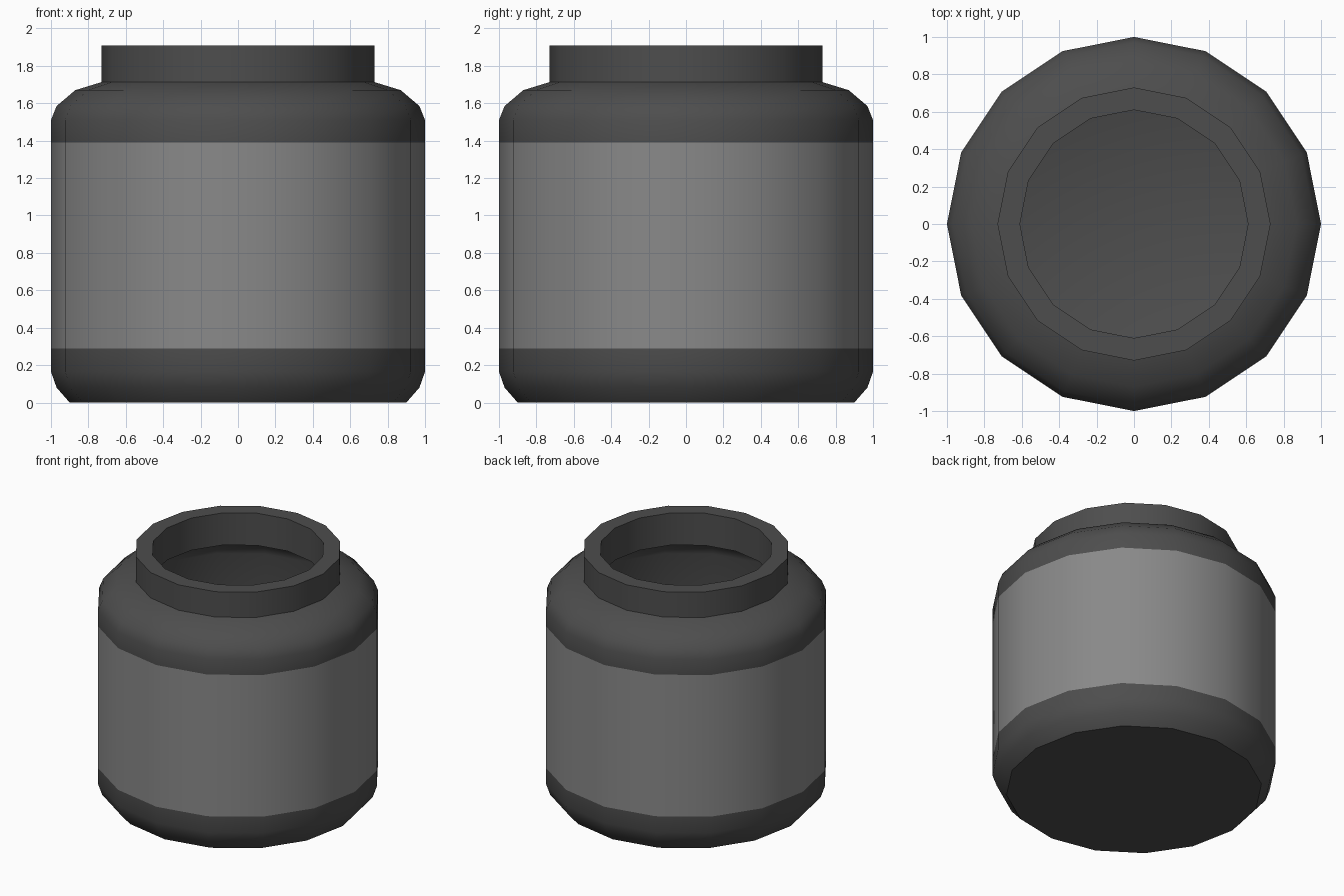
import bpy, bmesh, math

if "Cube" in bpy.data.objects:
    bpy.data.objects.remove(bpy.data.objects["Cube"])

SIDES = 16


def material(name, grey):
    m = bpy.data.materials.new(name)
    m.diffuse_color = (grey, grey, grey, 1)
    m.use_nodes = True
    m.node_tree.nodes["Principled BSDF"].inputs["Base Color"].default_value = m.diffuse_color
    return m


def lathe(name, profile, mat):
    """Spin an (r, z) profile round z; points on the axis become poles."""
    bm = bmesh.new()
    rings = []
    for r, z in profile:
        rings.append([bm.verts.new((r * math.cos(a), r * math.sin(a), z))
                      for a in (2 * math.pi * i / SIDES for i in range(SIDES))])
    for low, high in zip(rings, rings[1:]):
        for i in range(SIDES):
            j = (i + 1) % SIDES
            bm.faces.new((low[i], low[j], high[j], high[i]))
    bmesh.ops.remove_doubles(bm, verts=bm.verts, dist=1e-5)
    me = bpy.data.meshes.new(name)
    bm.to_mesh(me)
    bm.free()
    ob = bpy.data.objects.new(name, me)
    bpy.context.collection.objects.link(ob)
    me.materials.append(mat)
    bpy.ops.object.select_all(action='DESELECT')
    bpy.context.view_layer.objects.active = ob
    ob.select_set(True)
    bpy.ops.object.shade_smooth_by_angle(angle=math.radians(40))
    return ob


dark = material("dark_glaze", 0.075)
light = material("label_grey", 0.25)

# Rounded base, from the underside up to the label
lathe("jar_base", [(0, 0), (0.90, 0), (0.97, 0.08), (1, 0.165), (1, 0.29)], dark)

# Plain wrap-around label
lathe("label_band", [(1, 0.29), (1, 1.39)], light)

# Shoulder, neck, rim and hollow inside
lathe("jar_top", [(1, 1.39), (1, 1.51), (0.97, 1.585), (0.87, 1.67), (0.73, 1.713),
                  (0.73, 1.91), (0.61, 1.91), (0.61, 1.66), (0.80, 1.58),
                  (0.86, 1.53), (0.88, 1.47), (0.88, 0.20), (0.86, 0.15),
                  (0.81, 0.12), (0, 0.12)], dark)
